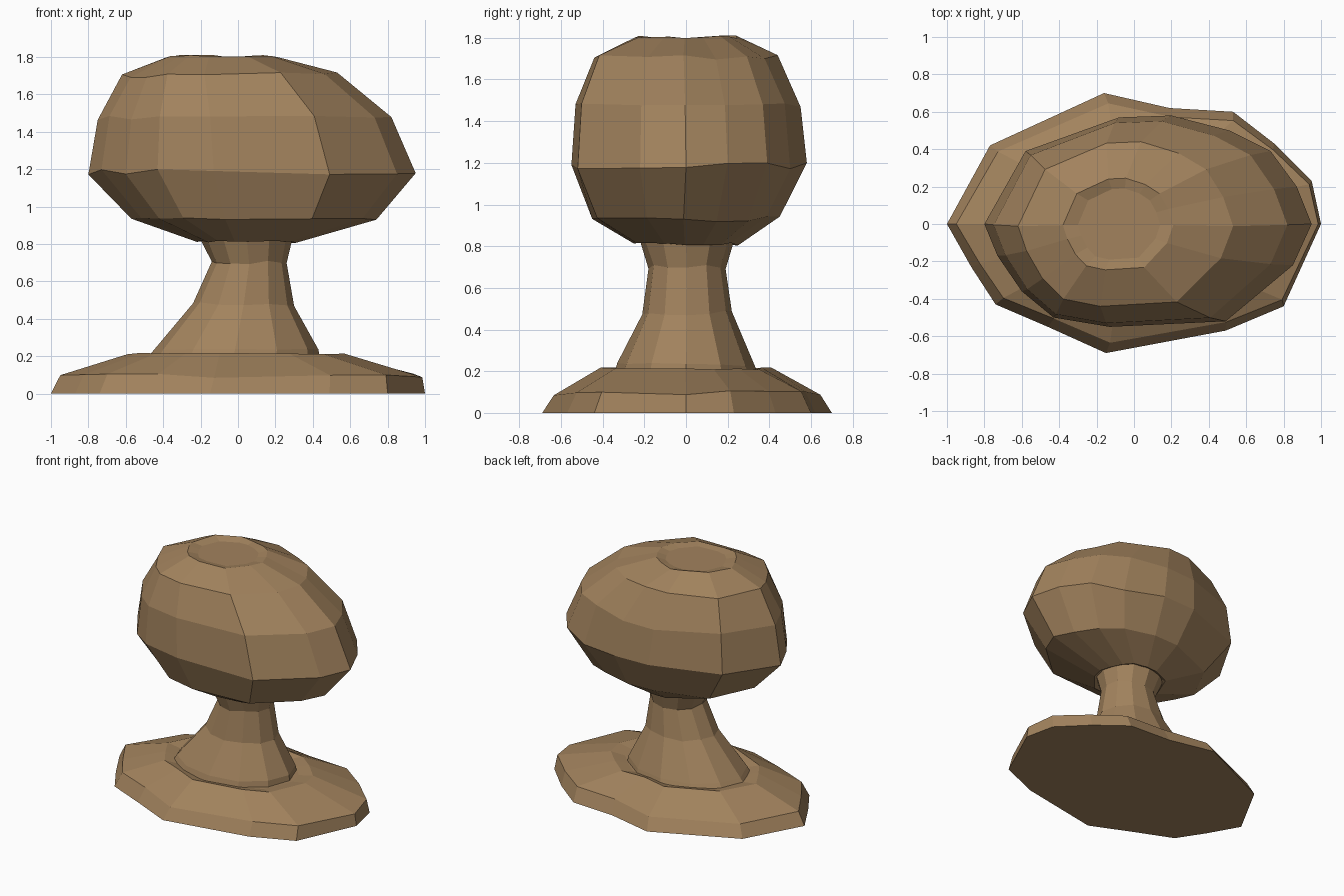
import bpy, bmesh, math, random

if "Cube" in bpy.data.objects:
    bpy.data.objects.remove(bpy.data.objects["Cube"])

random.seed(4)

sandstone = bpy.data.materials.new("sandstone")
sandstone.diffuse_color = (0.36, 0.225, 0.11, 1)
sandstone.use_nodes = True
sandstone.node_tree.nodes["Principled BSDF"].inputs["Base Color"].default_value = sandstone.diffuse_color

# Chiselled ground outline and widest outline of the boulder (counter-clockwise)
BASE = [(1.0, 0), (.95, .23), (.75, .43), (.53, .60), (.19, .62), (-.16, .70), (-.77, .42),
        (-1.0, 0), (-.87, -.23), (-.74, -.43), (-.46, -.55), (-.15, -.69), (.49, -.57), (.80, -.44)]
GIRDLE = [(.95, 0), (.87, .20), (.73, .39), (.51, .50), (.20, .58), (-.08, .57), (-.58, .39),
          (-.80, 0), (-.73, -.17), (-.60, -.36), (-.43, -.50), (-.13, -.55), (.49, -.52), (.85, -.22)]
ROUND = [(math.cos(a), math.sin(a)) for a in (i * math.tau / 12 for i in range(12))]


def ring(outline, x0, x1, y0, y1, z, wobble=0.0):
    """Fit an outline into a box at height z, with a little unevenness in height."""
    xs, ys = zip(*outline)
    def fit(v, vals, lo, hi):
        return lo + (v - min(vals)) / (max(vals) - min(vals)) * (hi - lo)
    return [(fit(x, xs, x0, x1), fit(y, ys, y0, y1), z + random.uniform(-wobble, wobble))
            for x, y in outline]


def loft(name, rings):
    """Skin a stack of rings into one closed, flat-faced rock."""
    bm = bmesh.new()
    loops = [[bm.verts.new(p) for p in r] for r in rings]
    n = len(loops[0])
    for a, b in zip(loops, loops[1:]):
        for i in range(n):
            j = (i + 1) % n
            bm.faces.new((a[i], a[j], b[j], b[i]))
    bm.faces.new(loops[0][::-1])
    bm.faces.new(loops[-1])
    bmesh.ops.recalc_face_normals(bm, faces=bm.faces)
    mesh = bpy.data.meshes.new(name)
    bm.to_mesh(mesh)
    bm.free()
    mesh.materials.append(sandstone)
    obj = bpy.data.objects.new(name, mesh)
    bpy.context.collection.objects.link(obj)
    return obj


# Low ground slab, with a shallow step around the column
loft("ground_slab", [
    ring(BASE, -1.0, 1.0, -.69, .70, 0),
    ring(BASE, -.95, .985, -.635, .645, .095, .013),
    ring(BASE, -.59, .57, -.41, .41, .213, .006),
    ring(BASE, -.48, .46, -.34, .34, .195),
])

# Eroded column, leaning toward +x
loft("eroded_column", [
    ring(ROUND, -.50, .44, -.35, .35, .17),
    ring(ROUND, -.46, .43, -.33, .33, .23, .01),
    ring(ROUND, -.24, .30, -.21, .22, .48, .012),
    ring(ROUND, -.14, .26, -.18, .19, .70, .01),
    ring(ROUND, -.20, .29, -.225, .23, .83, .01),
])

# Balanced boulder
loft("balanced_boulder", [
    ring(GIRDLE, -.16, .25, -.18, .18, .84),
    ring(GIRDLE, -.22, .31, -.25, .25, .81, .008),
    ring(GIRDLE, -.57, .74, -.45, .45, .93, .015),
    ring(GIRDLE, -.80, .95, -.55, .58, 1.185, .015),
    ring(GIRDLE, -.75, .82, -.53, .55, 1.475, .012),
    ring(GIRDLE, -.62, .53, -.44, .44, 1.705, .015),
    ring(GIRDLE, -.38, .21, -.245, .245, 1.805, .008),
    ring(GIRDLE, -.30, .14, -.19, .19, 1.79),
])
